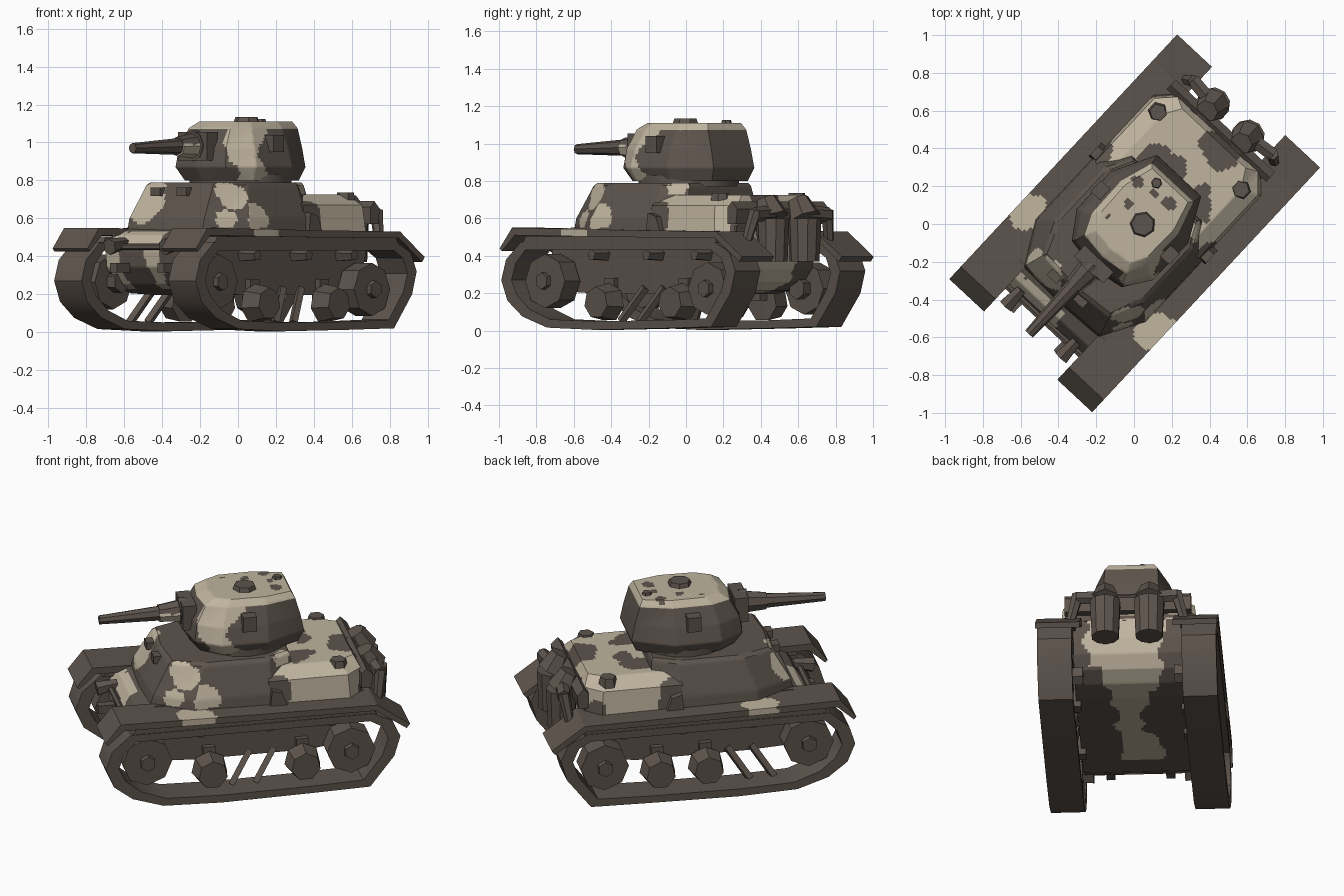
import bpy, bmesh, math
from mathutils import Vector, noise

HEADING = -0.75  # the vehicle stands turned in plan

def material(name, rgb):
    m = bpy.data.materials.new(name)
    m.diffuse_color = (*rgb, 1)
    return m

MATS = [material("dark_brown", (0.110, 0.088, 0.073)), material("pale_sand", (0.52, 0.455, 0.345))]

def finish(name, bm, color=0, angle=35, paint=None, step=0.016):
    """Turn a bmesh into an object; paint(point) -> bool marks sand coloured faces."""
    bmesh.ops.recalc_face_normals(bm, faces=bm.faces)
    if paint:
        for axis in range(3):
            vals = [v.co[axis] for v in bm.verts]
            n = Vector([float(i == axis) for i in range(3)])
            k = min(vals) + step
            while k < max(vals) - 0.002:
                bmesh.ops.bisect_plane(bm, geom=bm.verts[:] + bm.edges[:] + bm.faces[:],
                                       plane_co=n * k, plane_no=n, dist=1e-5)
                k += step
    for f in bm.faces:
        f.smooth = True
        f.material_index = int(paint(f.calc_center_median())) if paint else color
    me = bpy.data.meshes.new(name)
    bm.to_mesh(me)
    bm.free()
    for m in MATS:
        me.materials.append(m)
    me.set_sharp_from_angle(angle=math.radians(angle))
    ob = bpy.data.objects.new(name, me)
    ob.rotation_euler.z = HEADING
    bpy.context.collection.objects.link(ob)
    return ob

def mirrored(half):
    return half + [(-x, y) for x, y in reversed(half) if x > 0]

def loft(name, rings, **kw):
    """Stack of (z, half outline) rings, each mirrored across the centre line."""
    bm = bmesh.new()
    loops = [[bm.verts.new((x, y, z)) for x, y in mirrored(half)] for z, half in rings]
    n = len(loops[0])
    for a, b in zip(loops, loops[1:]):
        for i in range(n):
            bm.faces.new((a[i], a[(i + 1) % n], b[(i + 1) % n], b[i]))
    bm.faces.new(loops[0])
    bm.faces.new(loops[-1])
    return finish(name, bm, **kw)

def prism(name, profile, x0, x1, **kw):
    """Side profile of (y, z) points extruded across the vehicle."""
    bm = bmesh.new()
    f = bm.faces.new([bm.verts.new((x0, y, z)) for y, z in profile])
    r = bmesh.ops.extrude_face_region(bm, geom=[f])
    bmesh.ops.translate(bm, vec=(x1 - x0, 0, 0),
                        verts=[g for g in r["geom"] if isinstance(g, bmesh.types.BMVert)])
    return finish(name, bm, **kw)

def box(name, c, size, **kw):
    bm = bmesh.new()
    bmesh.ops.create_cube(bm, size=1)
    for v in bm.verts:
        v.co = Vector(c) + Vector([a * b for a, b in zip(v.co, size)])
    return finish(name, bm, **kw)

def rod(name, a, b, r0, r1=None, sides=8, **kw):
    a, b = Vector(a), Vector(b)
    bm = bmesh.new()
    bmesh.ops.create_cone(bm, cap_ends=True, segments=sides, radius1=r0,
                          radius2=r0 if r1 is None else r1, depth=(b - a).length)
    q = (b - a).to_track_quat('Z', 'Y')
    for v in bm.verts:
        v.co = q @ v.co + (a + b) / 2
    return finish(name, bm, **kw)

def blobs(light, dark=(), base=False):
    """Camouflage rule: wobbly patches given as (x, y, z, radius)."""
    def rule(p):
        w = 0.035 * noise.noise(p * 11)
        hit = lambda s: any((p - Vector(b[:3])).length < b[3] + w for b in s)
        return (base or hit(light)) and not hit(dark)
    return rule

# lower hull with rounded nose and tail, sand stripe along tail and belly
def hull_paint(p):
    w = 0.05 * noise.noise(p * 9)
    if p.y > -0.36 and p.z < 0.53:
        if p.z > 0.27:
            return -0.19 + w < p.x < 0.23 + w
        if p.y > 0.0:
            k = max(0, p.y - 0.2)  # stripe widens towards the tail
            return -0.05 - k * 0.35 + w < p.x < 0.08 + k * 0.2 + w
        return -0.05 + max(-0.1, p.y * 0.6) + w < p.x < 0.075 + w
    if p.y > -0.55 or p.z < 0.22 or p.z > 0.53:
        return False
    return abs(p.x - 0.02) < 0.045 + w or abs(p.x + 0.26) < 0.04 + w or (p.z > 0.46 and -0.22 < p.x < 0.05)

prism("lower_hull", [(-0.55, 0.55), (-0.64, 0.51), (-0.69, 0.43), (-0.68, 0.34), (-0.61, 0.25),
                     (-0.5, 0.205), (-0.3, 0.195), (0.36, 0.195), (0.48, 0.215), (0.57, 0.26),
                     (0.63, 0.33), (0.655, 0.42), (0.66, 0.56)],
      -0.312, 0.312, paint=hull_paint, angle=50)

# fighting compartment
loft("superstructure",
     [(0.52, [(0, -0.58), (0.27, -0.57), (0.40, -0.34), (0.40, 0.12), (0.30, 0.28)]),
      (0.60, [(0, -0.56), (0.27, -0.55), (0.39, -0.33), (0.39, 0.12), (0.29, 0.27)]),
      (0.775, [(0, -0.47), (0.24, -0.45), (0.32, -0.27), (0.32, 0.11), (0.24, 0.25)]),
      (0.79, [(0, -0.45), (0.23, -0.43), (0.30, -0.25), (0.30, 0.10), (0.23, 0.24)])],
     paint=blobs([(-0.18, -0.5, 0.68, 0.13), (0.30, -0.38, 0.72, 0.08), (0.335, -0.46, 0.6, 0.06),
                  (0.38, -0.26, 0.61, 0.07), (0.29, 0.2, 0.77, 0.06)]))

# engine deck, mostly sand with dark patches
loft("engine_deck",
     [(0.53, [(0, 0.1), (0.39, 0.1), (0.39, 0.57), (0.30, 0.66)]),
      (0.67, [(0, 0.1), (0.375, 0.1), (0.375, 0.56), (0.29, 0.65)]),
      (0.725, [(0, 0.1), (0.29, 0.1), (0.29, 0.52), (0.23, 0.62)])],
     paint=blobs([], [(-0.16, 0.31, 0.72, 0.09), (-0.05, 0.36, 0.72, 0.06), (0.06, 0.60, 0.70, 0.11),
                      (0.2, 0.30, 0.72, 0.08), (0.15, 0.37, 0.72, 0.05),
                      (-0.39, 0.12, 0.6, 0.12), (0.39, 0.12, 0.6, 0.11), (-0.39, 0.62, 0.54, 0.09),
                      (0.2, 0.68, 0.56, 0.12), (-0.15, 0.7, 0.58, 0.1)], True))
for x in (-0.31, 0.29):
    rod("deck_cap", (x, 0.52, 0.66), (x, 0.52, 0.735), 0.06, 0.045, 6)

# turret
rod("turret_ring", (0, 0.02, 0.77), (0, 0.02, 0.83), 0.27, sides=16)
def turret_paint(p):
    w = 0.03 * noise.noise(p * 10)
    if p.z > 1.07:  # roof
        spots = [(-0.09, 0.06, 1.1, 0.025), (-0.13, -0.06, 1.1, 0.022), (-0.14, 0.18, 1.1, 0.035),
                 (-0.03, 0.19, 1.1, 0.02), (0.06, 0.2, 1.1, 0.04)]
        return not any((p - Vector(s[:3])).length < s[3] + w * 0.4 for s in spots)
    # band sweeping down the front right cheek
    back = -0.11 + max(0, 0.9 - p.z) * 0.9 + max(0, p.z - 0.97) * 1.2
    return p.x > 0.13 and -0.27 + max(0, 0.9 - p.z) * 0.7 < p.y + w < back and p.y < 0.05

loft("turret",
     [(0.80, [(0, -0.28), (0.15, -0.25), (0.24, -0.14), (0.25, 0.11), (0.14, 0.32)]),
      (0.87, [(0, -0.32), (0.18, -0.29), (0.275, -0.15), (0.28, 0.12), (0.16, 0.35)]),
      (0.97, [(0, -0.30), (0.17, -0.275), (0.25, -0.14), (0.25, 0.12), (0.155, 0.33)]),
      (1.075, [(0, -0.24), (0.15, -0.22), (0.20, -0.11), (0.205, 0.12), (0.15, 0.30)]),
      (1.11, [(0, -0.18), (0.125, -0.165), (0.17, -0.08), (0.175, 0.12), (0.13, 0.28)])],
     paint=turret_paint, angle=42)
rod("roof_hatch", (0.035, 0.03, 1.09), (0.035, 0.03, 1.135), 0.075, 0.06, 7)
rod("roof_vent", (-0.06, 0.24, 1.09), (-0.06, 0.24, 1.125), 0.035, 0.025, 6)
for s in (-1, 1):
    box("side_visor", (s * 0.25, 0.01, 0.995), (0.07, 0.08, 0.09))

# gun, with a sand patch low on one flank of the sleeve
box("mantlet", (-0.01, -0.30, 0.98), (0.21, 0.08, 0.15))
rod("gun_sleeve", (-0.01, -0.46, 0.978), (-0.01, -0.30, 0.985), 0.052, 0.07,
    paint=lambda p: p.x > -0.03 and p.z < 0.99)
rod("gun_collar", (-0.01, -0.345, 0.983), (-0.01, -0.30, 0.985), 0.08)
rod("gun_barrel", (-0.01, -0.805, 0.97), (-0.01, -0.40, 0.98), 0.027, 0.047)

# vision blocks on the front plate
for x in (-0.12, 0.07):
    box("front_visor", (x, -0.49, 0.74), (0.07, 0.045, 0.045))

# tracks, fenders and running gear
OUTER = [(-0.875, 0.27), (-0.84, 0.38), (-0.73, 0.475), (0.68, 0.475), (0.79, 0.42), (0.835, 0.32),
         (0.80, 0.2), (0.66, 0.02), (0.3, 0.012), (-0.2, 0.004), (-0.54, 0.016), (-0.72, 0.075), (-0.83, 0.16)]
INNER = [(-0.80, 0.27), (-0.77, 0.36), (-0.70, 0.43), (0.66, 0.43), (0.73, 0.39), (0.765, 0.31),
         (0.73, 0.21), (0.62, 0.065), (0.3, 0.055), (-0.2, 0.05), (-0.52, 0.06), (-0.67, 0.115), (-0.76, 0.19)]

def track(x0, x1):
    bm = bmesh.new()
    ring = [[bm.verts.new((x, y, z)) for y, z in prof]
            for x, prof in ((x0, OUTER), (x1, OUTER), (x1, INNER), (x0, INNER))]
    n = len(OUTER)
    for j in range(4):
        a, b = ring[j], ring[(j + 1) % 4]
        for i in range(n):
            bm.faces.new((a[i], a[(i + 1) % n], b[(i + 1) % n], b[i]))
    finish("track", bm)

FENDER = [(-0.88, 0.44), (-0.79, 0.55), (0.0, 0.538), (0.70, 0.53), (0.89, 0.395),
          (0.87, 0.37), (0.69, 0.495), (0.0, 0.5), (-0.77, 0.51), (-0.865, 0.425)]

for s in (-1, 1):
    track(s * 0.313, s * 0.51)
    prism("fender", FENDER, s * 0.265, s * 0.517, paint=blobs([(s * 0.48, -0.34, 0.53, 0.11)]))
    prism("track_guide", [(-0.72, 0.47), (-0.70, 0.505), (0.68, 0.50), (0.70, 0.47)], s * 0.30, s * 0.505)
    # drive wheel and idler
    for name, y, z, r in (("drive_wheel", -0.62, 0.265, 0.145), ("idler", 0.565, 0.225, 0.14)):
        rod(name, (s * 0.32, y, z), (s * 0.44, y, z), r, sides=8, angle=20)
        rod("hub", (s * 0.26, y, z), (s * 0.47, y, z), 0.06, 0.045, 6, angle=20)
    # road wheels
    for y in ((-0.24, 0.30) if s > 0 else (-0.04, 0.24)):
        rod("road_wheel", (s * 0.34, y, 0.15), (s * 0.45, y, 0.15), 0.105, 0.085, 7, angle=20)
        box("wheel_arm", (s * 0.315, y, 0.22), (0.06, 0.07, 0.12))
    # suspension struts
    mid = 0.0 if s > 0 else -0.31
    for d in (-0.06, 0.08):
        rod("strut", (s * 0.38, mid + d - 0.06, 0.05), (s * 0.32, mid + d + 0.06, 0.23), 0.024, sides=4)
    # return rollers
    for y in (-0.3, 0.1, 0.45):
        rod("return_roller", (s * 0.28, y, 0.405), (s * 0.42, y, 0.405), 0.04, 0.03, 5)
    # side flap, tow hooks and lamps
    prism("side_flap", [(0.10, 0.53), (0.20, 0.53), (0.17, 0.61), (0.11, 0.63)], s * 0.37, s * 0.42)
    box("tow_hook", (s * 0.17, -0.73, 0.34), (0.05, 0.10, 0.05))
    rod("headlight", (s * 0.2, -0.78, 0.45), (s * 0.2, -0.66, 0.47), 0.045, 0.03, 6)
    # exhaust pots with elbows
    x = s * 0.125
    rod("exhaust_pot", (x, 0.75, 0.37), (x, 0.75, 0.60), 0.08, 0.09, 10)
    rod("exhaust_cap", (x, 0.75, 0.60), (x, 0.70, 0.70), 0.09, 0.06, 7)
    rod("exhaust_elbow", (x, 0.75, 0.63), (s * 0.29, 0.77, 0.62), 0.04, sides=6)
    rod("exhaust_pipe", (s * 0.28, 0.77, 0.64), (s * 0.33, 0.74, 0.45), 0.035, 0.025, 6)

# cross pieces at nose and tail
prism("rear_rack", [(0.64, 0.57), (0.70, 0.57), (0.71, 0.65), (0.67, 0.69), (0.64, 0.66)], -0.36, 0.36)
rod("nose_bar", (-0.28, -0.70, 0.45), (0.28, -0.70, 0.45), 0.018, sides=6)
